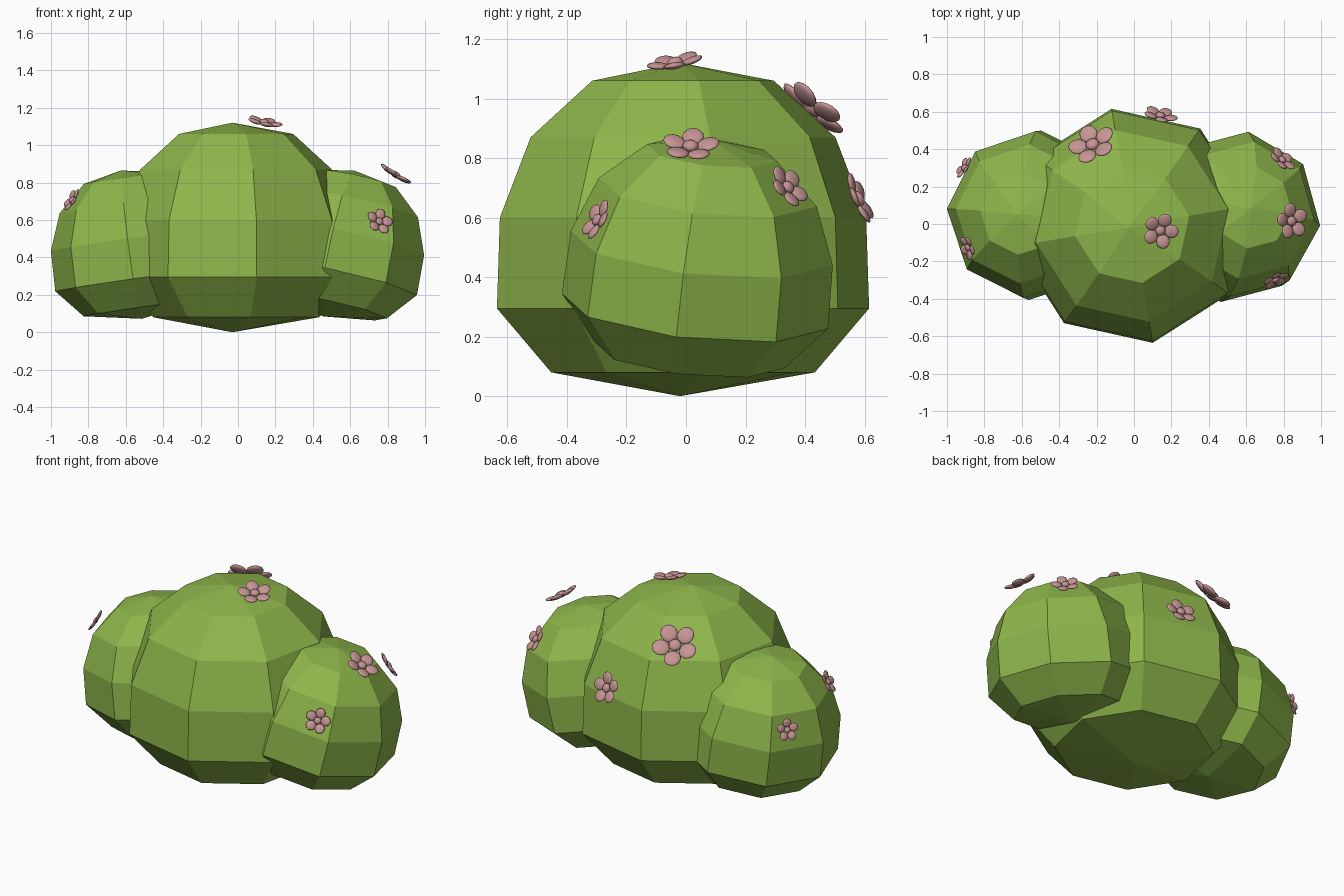
import bpy, bmesh, math
from mathutils import Vector, Matrix

if "Cube" in bpy.data.objects:
    bpy.data.objects.remove(bpy.data.objects["Cube"])


def material(name, rgb):
    m = bpy.data.materials.new(name)
    m.diffuse_color = (*rgb, 1)
    m.use_nodes = True
    m.node_tree.nodes["Principled BSDF"].inputs["Base Color"].default_value = m.diffuse_color
    return m


GREEN = material("leaf green", (0.27, 0.47, 0.07))
PINK = material("petal pink", (0.57, 0.30, 0.30))


def finish(bm, name, mat, smooth=False):
    bmesh.ops.recalc_face_normals(bm, faces=bm.faces[:])
    me = bpy.data.meshes.new(name)
    for f in bm.faces:
        f.smooth = smooth
    bm.to_mesh(me)
    bm.free()
    me.materials.append(mat)
    ob = bpy.data.objects.new(name, me)
    bpy.context.collection.objects.link(ob)
    return ob


# Bush lobe: eight-sided lathe of (radius, height from centre)
PROFILE = [(0.45, -0.48), (0.635, -0.265), (0.625, 0.04), (0.52, 0.31), (0.31, 0.50)]
SIDES = 8


def lobe(name, centre, scale, phase, tilt_x=0, tilt_y=0):
    bm = bmesh.new()
    rings = []
    for r, z in PROFILE:
        angles = [math.radians(phase) + 2 * math.pi * i / SIDES for i in range(SIDES)]
        rings.append([bm.verts.new((r * math.cos(a), r * math.sin(a), z)) for a in angles])
    bottom = bm.verts.new((-0.02, -0.01, -0.56))
    top = bm.verts.new((-0.02, -0.01, 0.56))
    for i in range(SIDES):
        j = (i + 1) % SIDES
        bm.faces.new((bottom, rings[0][j], rings[0][i]))
        bm.faces.new((top, rings[-1][i], rings[-1][j]))
        for low, high in zip(rings, rings[1:]):
            bm.faces.new((low[i], low[j], high[j], high[i]))
    # positive tilts lean the lobe towards +x and +y
    mat = (Matrix.Translation(centre)
           @ Matrix.Rotation(math.radians(tilt_x), 4, 'Y')
           @ Matrix.Rotation(math.radians(-tilt_y), 4, 'X')
           @ Matrix.Scale(scale, 4))
    bm.transform(mat)
    return finish(bm, name, GREEN)


lobe("bush_middle", (-0.01, -0.01, 0.56), 1.0, 100)
lobe("bush_right", (0.555, 0.05, 0.47), 0.715, 82, 12, 6)
lobe("bush_left", (-0.555, 0.05, 0.47), 0.715, 86, -8, 1)


# Flower: five flattened, slightly cupped petals round a button
def flower(name, pos, normal, radius, spin):
    bm = bmesh.new()
    for k in range(5):
        m = (Matrix.Rotation(math.radians(spin + 72 * k), 4, 'Z')
             @ Matrix.Translation((0.62, 0, 0.08))
             @ Matrix.Rotation(math.radians(-12), 4, 'Y')
             @ Matrix.Diagonal((0.40, 0.38, 0.12, 1)))
        bmesh.ops.create_uvsphere(bm, u_segments=12, v_segments=8, radius=1, matrix=m)
    bmesh.ops.create_uvsphere(bm, u_segments=12, v_segments=8, radius=1,
                              matrix=Matrix.Translation((0, 0, 0.08))
                              @ Matrix.Diagonal((0.28, 0.28, 0.18, 1)))
    turn = Vector(normal).to_track_quat('Z', 'Y').to_matrix().to_4x4()
    bm.transform(Matrix.Translation(pos) @ turn @ Matrix.Scale(radius, 4))
    return finish(bm, name, PINK, True)


FLOWERS = [
    ("top", (0.14, -0.035, 1.115), (0.2, -0.18, 1), 0.097, 20),
    ("back_large", (-0.22, 0.42, 0.96), (-0.3, 0.62, 0.75), 0.13, 50),
    ("back_small", (0.14, 0.575, 0.66), (0.2, 0.9, 0.4), 0.093, 30),
    ("right_upper", (0.84, 0.015, 0.835), (0.53, 0.0, 0.85), 0.097, 10),
    ("right_back", (0.79, 0.34, 0.70), (0.55, 0.65, 0.5), 0.08, 40),
    ("right_front", (0.755, -0.295, 0.59), (0.4, -0.8, 0.42), 0.074, 0),
    ("left_back", (-0.905, 0.30, 0.575), (-0.8, 0.5, 0.35), 0.065, 15),
    ("left_front", (-0.885, -0.125, 0.705), (-0.8, -0.3, 0.5), 0.068, 60),
]
for name, *args in FLOWERS:
    flower("flower_" + name, *args)
